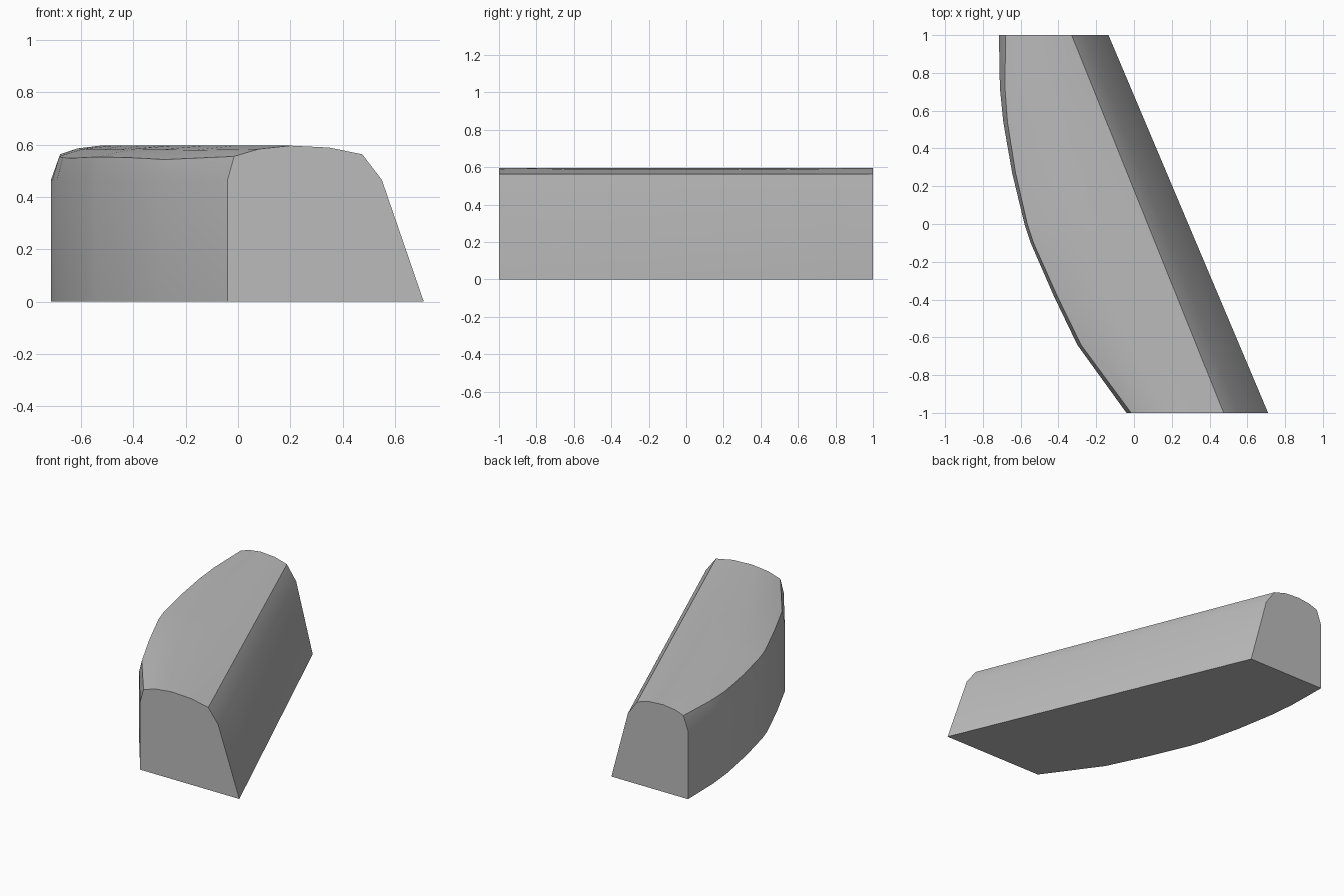
import bpy, bmesh, math

cube = bpy.data.objects.get("Cube")
if cube:
    bpy.data.objects.remove(cube)

grey = bpy.data.materials.new("plain_grey")
grey.use_nodes = True
grey.diffuse_color = (0.5, 0.5, 0.5, 1)
grey.node_tree.nodes["Principled BSDF"].inputs["Base Color"].default_value = (0.5, 0.5, 0.5, 1)

# Stations along the block: y, outer wall x, inset of the upper left edge, its height
STATIONS = [(-1, -0.04, 0.025, 0.555), (-0.64, -0.3, 0.02, 0.543), (-0.38, -0.425, 0.018, 0.55),
            (-0.1, -0.547, 0.015, 0.553), (0, -0.58, 0.015, 0.552), (0.27, -0.645, 0.018, 0.549),
            (0.54, -0.692, 0.022, 0.55), (0.72, -0.71, 0.027, 0.555), (1, -0.715, 0.035, 0.563)]
# Crown: fraction of the width, fraction of the rise to the peak
CROWN = [(0.19, 0.68), (0.44, 1), (0.74, 0.78)]
PEAK, SHOULDER, EDGE = 0.596, 0.465, 0.563


def section(y, wall, inset, rim):
    """Cross-section from the lower left over the crown to the lower right."""
    t = (y + 1) / 2
    foot = 0.71 - 0.845 * t
    bend = 0.55 - 0.81 * t
    right = 0.475 - 0.805 * t
    left = wall + inset
    pts = [(wall, 0), (wall, SHOULDER), (left, rim)]
    for u, rise in CROWN:
        base = rim if u < 0.44 else EDGE
        pts.append((left + (right - left) * u, base + (PEAK - base) * rise))
    pts += [(right, EDGE), (bend, SHOULDER), (foot, 0)]
    return [(x, y, z) for x, z in pts]


# Curved block lofted through its sections
bm = bmesh.new()
rings = [[bm.verts.new(p) for p in section(*s)] for s in STATIONS]
for a, b in zip(rings, rings[1:]):
    for i in range(len(a)):
        j = (i + 1) % len(a)
        bm.faces.new((a[i], a[j], b[j], b[i]))
bm.faces.new(rings[0])
bm.faces.new(rings[-1])
bmesh.ops.recalc_face_normals(bm, faces=bm.faces[:])
mesh = bpy.data.meshes.new("curved_block")
bm.to_mesh(mesh)
bm.free()
mesh.materials.append(grey)
block = bpy.data.objects.new("curved_block", mesh)
bpy.context.collection.objects.link(block)

# Soft shading with crisp upper edges
bpy.ops.object.select_all(action="DESELECT")
block.select_set(True)
bpy.context.view_layer.objects.active = block
bpy.ops.object.shade_smooth_by_angle(angle=math.radians(30))
